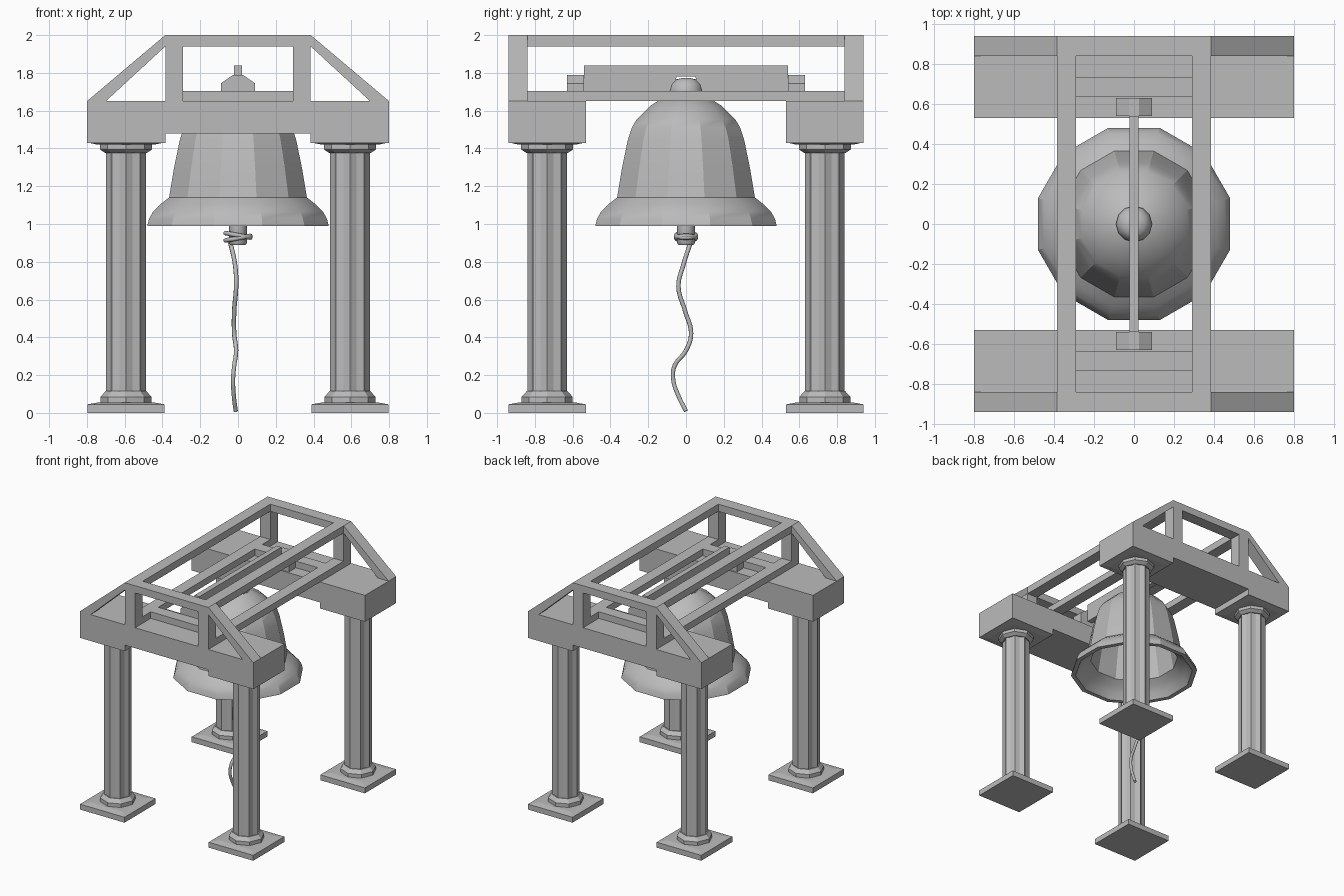
import bpy, bmesh, math
from mathutils import Vector

if "Cube" in bpy.data.objects:
    bpy.data.objects.remove(bpy.data.objects["Cube"])

stone = bpy.data.materials.new("plain grey")
stone.use_nodes = True
grey = (0.5, 0.5, 0.5, 1)
stone.diffuse_color = grey
stone.node_tree.nodes["Principled BSDF"].inputs["Base Color"].default_value = grey


def finish(name, bm):
    bmesh.ops.recalc_face_normals(bm, faces=bm.faces)
    me = bpy.data.meshes.new(name)
    bm.to_mesh(me)
    bm.free()
    me.materials.append(stone)
    ob = bpy.data.objects.new(name, me)
    bpy.context.collection.objects.link(ob)
    return ob


def smooth(ob, degrees):
    bpy.ops.object.select_all(action='DESELECT')
    ob.select_set(True)
    bpy.context.view_layer.objects.active = ob
    bpy.ops.object.shade_smooth_by_angle(angle=math.radians(degrees))


def prism(name, outline, axis, a, b):
    """Extrude an outline along x or y from a to b; outline is (other axis, z)."""
    bm = bmesh.new()
    verts = [bm.verts.new((a, p, z) if axis == 'x' else (p, a, z)) for p, z in outline]
    face = bm.faces.new(verts)
    ext = bmesh.ops.extrude_face_region(bm, geom=[face])
    step = Vector((b - a, 0, 0)) if axis == 'x' else Vector((0, b - a, 0))
    bmesh.ops.translate(bm, verts=[v for v in ext["geom"] if isinstance(v, bmesh.types.BMVert)], vec=step)
    return finish(name, bm)


def box(name, x0, x1, y0, y1, z0, z1):
    return prism(name, [(x0, z0), (x1, z0), (x1, z1), (x0, z1)], 'y', y0, y1)


def loft(name, sections, sides, start=0.0, groove=1.0, centre=(0, 0), closed=False):
    """Stack rings of (radius, z); every second corner is pulled in by groove."""
    bm = bmesh.new()
    rings = []
    for r, z in sections:
        ring = []
        for i in range(sides):
            t = start + math.tau * i / sides
            k = r * (groove if i % 2 else 1)
            ring.append(bm.verts.new((centre[0] + k * math.cos(t), centre[1] + k * math.sin(t), z)))
        rings.append(ring)
    pairs = list(zip(rings, rings[1:]))
    if closed:
        pairs.append((rings[-1], rings[0]))
    else:
        bm.faces.new(rings[0])
        bm.faces.new(rings[-1])
    for lo, hi in pairs:
        for i in range(sides):
            j = (i + 1) % sides
            bm.faces.new((lo[i], lo[j], hi[j], hi[i]))
    return finish(name, bm)


def rope(name, points, radius, cyclic=False):
    cu = bpy.data.curves.new(name, 'CURVE')
    cu.dimensions = '3D'
    cu.bevel_depth = radius
    cu.bevel_resolution = 2
    cu.resolution_u = 6
    cu.use_fill_caps = True
    sp = cu.splines.new('BEZIER')
    sp.bezier_points.add(len(points) - 1)
    for bp, co in zip(sp.bezier_points, points):
        bp.co = co
        bp.handle_left_type = bp.handle_right_type = 'AUTO'
    sp.use_cyclic_u = cyclic
    cu.materials.append(stone)
    bpy.context.collection.objects.link(bpy.data.objects.new(name, cu))


# Columns: plinth, collar, fluted shaft, capital
R2 = math.sqrt(2)
for sx, side in ((1, "left"), (-1, "right")):
    for sy, end in ((1, "back"), (-1, "front")):
        tag = f"{end}_{side}"
        c = (sx * 0.593, sy * 0.735)
        h = 0.205
        loft("plinth_" + tag, [(h * R2, 0), (h * R2, 0.045), (0.15 * R2, 0.055)], 4, math.pi / 4, centre=c)
        loft("collar_" + tag, [(0.135, 0.05), (0.135, 0.085), (0.108, 0.115)], 16, groove=0.93, centre=c)
        loft("shaft_" + tag, [(0.105, 0.1), (0.105, 1.39)], 16, groove=0.86, centre=c)
        loft("capital_" + tag, [(0.108, 1.375), (0.138, 1.395), (0.138, 1.425)], 16, groove=0.93, centre=c)
        loft("abacus_" + tag, [(0.15 * R2, 1.42), (h * R2, 1.432)], 4, math.pi / 4, centre=c)

# Lintels and gable frames at both ends
for s, end in ((1, "back"), (-1, "front")):
    prism("lintel_" + end, [(-0.8, 1.43), (-0.385, 1.43), (-0.385, 1.48), (0.385, 1.48), (0.385, 1.43),
                            (0.8, 1.43), (0.8, 1.65), (-0.8, 1.65)], 'y', s * 0.53, s * 0.94)
    y0, y1 = sorted((s * 0.84, s * 0.94))
    box("gable_top_" + end, -0.29, 0.29, y0, y1, 1.94, 2.0)
    for m, side in ((1, "left"), (-1, "right")):
        x0, x1 = sorted((m * 0.29, m * 0.385))
        box(f"gable_post_{end}_{side}", x0, x1, y0, y1, 1.65, 2.0)
        prism(f"gable_brace_{end}_{side}", [(m * 0.385, 1.94), (m * 0.70, 1.65), (m * 0.8, 1.65),
                                            (m * 0.385, 2.0)], 'y', y0, y1)
    # Cross bar and axle bearing
    y0, y1 = sorted((s * 0.635, s * 0.735))
    box("cross_bar_" + end, -0.29, 0.29, y0, y1, 1.65, 1.705)
    prism("bearing_" + end, [(-0.09, 1.65), (0.09, 1.65), (0.09, 1.745), (0.025, 1.79),
                             (-0.025, 1.79), (-0.09, 1.745)], 'y', s * 0.54, s * 0.63)

# Long rails joining the gables
for m, side in ((1, "left"), (-1, "right")):
    x0, x1 = sorted((m * 0.29, m * 0.385))
    box("top_rail_" + side, x0, x1, -0.84, 0.84, 1.94, 2.0)
    box("low_rail_" + side, x0, x1, -0.84, 0.84, 1.65, 1.705)

# Hanging beam, notched over the bell knob
prism("hanging_beam", [(-0.54, 1.69), (-0.07, 1.69), (-0.05, 1.78), (0.05, 1.78), (0.07, 1.69),
                       (0.54, 1.69), (0.54, 1.84), (-0.54, 1.84)], 'x', -0.022, 0.022)

# Hollow twelve-sided bell
outer = [(0.48, 0.99), (0.47, 1.03), (0.45, 1.065), (0.41, 1.105), (0.365, 1.14), (0.34, 1.29),
         (0.307, 1.45), (0.287, 1.51), (0.26, 1.555), (0.19, 1.625), (0.095, 1.685), (0.02, 1.70)]
inner = [(max(r - 0.035, 0.01), z - (0.0 if z < 1 else 0.025)) for r, z in reversed(outer)]
apothem = 1 / math.cos(math.pi / 12)
bell = loft("bell", [(r * apothem, z) for r, z in outer + inner], 12, math.pi / 12, closed=True)
smooth(bell, 25)
knob = loft("bell_knob", [(0.088, 1.67), (0.09, 1.705), (0.08, 1.74), (0.055, 1.765), (0.02, 1.773)], 12)
smooth(knob, 40)

# Clapper and its rope
smooth(loft("clapper", [(0.04, 0.89), (0.047, 0.9), (0.047, 1.1), (0.022, 1.13), (0.022, 1.67)], 12), 40)
for k, (z, tilt) in enumerate(((0.925, 0.012), (0.94, -0.012))):
    ring = [(0.066 * math.cos(t), 0.052 * math.sin(t), z + tilt * math.cos(t))
            for t in (math.tau * i / 8 for i in range(8))]
    rope(f"rope_loop_{k + 1}", ring, 0.012, True)
rope("pull_rope", [(-0.045, 0.03, 0.92), (-0.015, -0.015, 0.78), (-0.01, -0.04, 0.67), (-0.02, -0.005, 0.54),
                   (-0.02, 0.027, 0.42), (-0.01, 0, 0.33), (-0.02, -0.06, 0.25), (-0.026, -0.068, 0.18),
                   (-0.022, -0.04, 0.09), (-0.012, 0, 0.01)], 0.012)
